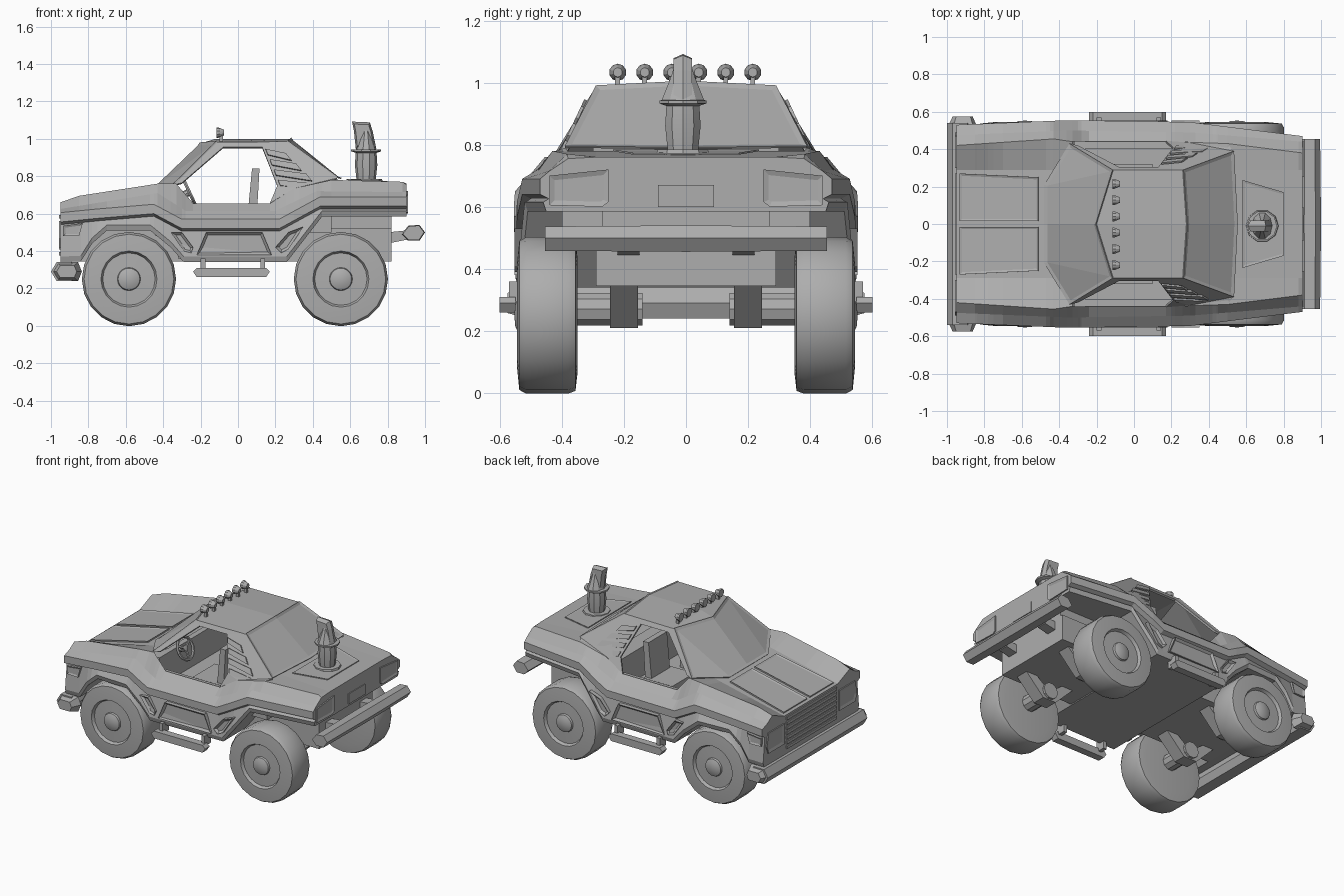
import bpy, bmesh, math
from mathutils import Matrix, Vector

cube = bpy.data.objects.get("Cube")
if cube:
    bpy.data.objects.remove(cube, do_unlink=True)

grey = bpy.data.materials.new("plain_grey")
grey.use_nodes = True
tone = (0.42, 0.42, 0.42, 1)
grey.diffuse_color = tone
grey.node_tree.nodes["Principled BSDF"].inputs["Base Color"].default_value = tone


def finish(name, bm, mirror=False, smooth=False):
    """Optionally mirror across the centre plane and turn into an object."""
    if mirror:
        geom = bm.verts[:] + bm.edges[:] + bm.faces[:]
        bmesh.ops.mirror(bm, geom=geom, axis='Y', merge_dist=0.001)
    bmesh.ops.recalc_face_normals(bm, faces=bm.faces[:])
    mesh = bpy.data.meshes.new(name)
    bm.to_mesh(mesh)
    bm.free()
    mesh.materials.append(grey)
    ob = bpy.data.objects.new(name, mesh)
    bpy.context.collection.objects.link(ob)
    if smooth:
        for other in bpy.context.selected_objects:
            other.select_set(False)
        ob.select_set(True)
        bpy.context.view_layer.objects.active = ob
        bpy.ops.object.shade_smooth_by_angle()
    return ob


def prism(name, outline, y0, y1, mirror=False, taper=0.0):
    """Side outline (x, z) extruded from y0 to y1; taper shrinks the y1 end."""
    bm = bmesh.new()
    n = len(outline)
    cx, cz = (sum(p[k] for p in outline) / n for k in (0, 1))
    a = [bm.verts.new((x, y0, z)) for x, z in outline]
    b = [bm.verts.new((x + (cx - x) * taper, y1, z + (cz - z) * taper)) for x, z in outline]
    bm.faces.new(a)
    bm.faces.new(b)
    for i in range(n):
        j = (i + 1) % n
        bm.faces.new((a[i], a[j], b[j], b[i]))
    return finish(name, bm, mirror)


def box(name, x, y, z, mirror=False):
    return prism(name, [(x[0], z[0]), (x[1], z[0]), (x[1], z[1]), (x[0], z[1])], *y, mirror)


def lathe(name, profile, matrix, segments=12, mirror=False):
    """Spin (radius, height) points about the local z axis."""
    bm = bmesh.new()
    vs = [bm.verts.new((r, 0, h)) for r, h in profile]
    es = [bm.edges.new(p) for p in zip(vs, vs[1:])]
    bmesh.ops.spin(bm, geom=vs + es, cent=(0, 0, 0), axis=(0, 0, 1),
                   angle=math.tau, steps=segments)
    bmesh.ops.remove_doubles(bm, verts=bm.verts[:], dist=0.0005)
    bm.transform(matrix)
    return finish(name, bm, mirror, True)


def plate(name, polys, out, thick=0.009, frame=0.0, sink=0.006, mirror=False):
    """Polygons thickened towards 'out', with an optional sunken centre."""
    bm = bmesh.new()
    out = Vector(out)
    for poly in polys:
        bm.faces.new([bm.verts.new(p) for p in poly])
    bmesh.ops.remove_doubles(bm, verts=bm.verts[:], dist=0.001)
    for f in bm.faces:
        f.normal_update()
        if f.normal.dot(out) < 0:
            f.normal_flip()
    res = bmesh.ops.extrude_face_region(bm, geom=bm.faces[:], use_keep_orig=True)
    top = [g for g in res["geom"] if isinstance(g, bmesh.types.BMFace)]
    moved = [g for g in res["geom"] if isinstance(g, bmesh.types.BMVert)]
    bmesh.ops.translate(bm, verts=moved, vec=out.normalized() * thick)
    if frame:
        bm.normal_update()
        bmesh.ops.inset_region(bm, faces=top, thickness=frame, use_even_offset=True)
        inner = {v for f in top for v in f.verts}
        bmesh.ops.translate(bm, verts=list(inner), vec=-out.normalized() * sink)
    return finish(name, bm, mirror)


def flip(poly):
    return [(x, -y, z) for x, y, z in poly]


def shift(curve, d):
    return [(x, v + d) for x, v in curve]


def at(points, x):
    """Piecewise linear value at x."""
    for (xa, va), (xb, vb) in zip(points, points[1:]):
        if x <= xb:
            return va + (vb - va) * max(0, x - xa) / (xb - xa)
    return points[-1][1]


# Body shell: rails running nose to tail, each a width curve and a height curve
arch = [(-.95, .34), (-.84, .345), (-.78, .44), (-.70, .51), (-.47, .51), (-.36, .42),
        (-.29, .34), (.26, .34), (.33, .43), (.45, .585), (.9, .585)]
crease = [(-.95, .555), (-.75, .575), (-.45, .60), (-.30, .52), (.22, .52), (.44, .64), (.9, .64)]
shoulder = [(-.95, .625), (-.43, .71), (-.28, .615), (.2, .615), (.42, .72), (.9, .715)]
belt = [(-.95, .66), (-.85, .695), (-.43, .76), (-.33, .76), (-.24, .655), (.17, .655),
        (.30, .735), (.5, .78), (.88, .77), (.9, .755)]
hood = [(-.95, .607), (-.43, .722), (.30, .75), (.5, .78), (.9, .76)]
sill_w = [(-.95, .51), (-.35, .54), (.3, .53), (.9, .45)]
flare_w = [(-.95, .53), (-.35, .555), (.3, .545), (.9, .47)]
rails = [([(0, 0)], arch), ([(0, .3)], arch), (sill_w, arch),
         (shift(sill_w, .01), shift(arch, .03)),        # wheel arch lip
         (shift(flare_w, -.028), shift(crease, -.014)),  # recess under the band
         (flare_w, crease), (flare_w, shift(crease, .05)),
         ([(-.95, .475), (-.35, .50), (.3, .49), (.9, .44)], shoulder),
         ([(-.95, .42), (-.43, .455), (-.33, .44), (.2, .44), (.5, .43), (.9, .38)], belt),
         ([(0, .29)], hood), ([(0, 0)], hood)]
stations = sorted({p[0] for c in (arch, crease, shoulder, belt) for p in c})
bm = bmesh.new()
grid = [[bm.verts.new((x, at(w, x), at(h, x))) for w, h in rails] for x in stations]
for i, x in enumerate(stations[:-1]):
    for j in range(len(rails) - 1):
        if j >= 8 and -.34 < x < .29:
            continue                        # cabin opening
        bm.faces.new((grid[i][j], grid[i + 1][j], grid[i + 1][j + 1], grid[i][j + 1]))
bm.faces.new(grid[0])
bm.faces.new(grid[-1])
finish("body_shell", bm, True)

# Cabin: roof, pillars, quarter panels
roof_f, roof_r = (-.11, .29, .982), (.26, .29, .985)
win_f, win_r = (-.08, .305, .955), (.13, .305, .955)
base, tail = (-.34, .43, .755), (.53, .39, .79)
side, low = (.21, .41, .75), (.30, .435, .735)
mid_f, mid_r = (-.20, 0, .975), (.28, 0, 1.0)
crown = (-.12, 0, 1.0)
frame_faces = [(mid_f, roof_f, crown), (crown, roof_f, roof_r, mid_r),
               (roof_f, win_f, win_r, roof_r), (roof_f, win_f, (-.30, .42, .765), base),
               (win_r, roof_r, tail, low, side), (side, low, (.17, .445, .655)),
               (low, tail, (.5, .43, .775))]
bm = bmesh.new()
for face in frame_faces:
    bm.faces.new([bm.verts.new(p) for p in face])
bmesh.ops.remove_doubles(bm, verts=bm.verts[:], dist=0.001)
cabin = finish("cabin_frame", bm, True)
solid = cabin.modifiers.new("thickness", 'SOLIDIFY')
solid.thickness = 0.014

# Windscreen and rear window
foot, foot_mid = (-.475, .21, .712), (-.475, 0, .712)
halves = [[mid_f, roof_f, foot, foot_mid], [roof_f, base, foot]]
plate("windscreen", halves + [flip(p) for p in halves], (-.66, 0, .75), .008, .018)
pane = [mid_r, roof_r, tail, (.55, 0, .785)]
plate("rear_window", [pane, flip(pane)], (.62, 0, .78), .008, .018)

# Louvres on the quarter panels
def slope(x, z):
    return (x, .451 - (z - .66) * .47, z)

for i in range(4):
    z, x0, x1 = .912 - .055 * i, .16 + .022 * i, .285 + .055 * i
    plate("louvre", [[slope(x0, z), slope(x1, z - .03), slope(x1 - .03, z + .008),
                      slope(x0 - .012, z + .03)]], (0, .9, .42), .01, mirror=True)

# Chassis and interior
box("chassis", (-.84, .82), (-.29, .29), (.345, .52))
box("tail_box", (.4, .82), (-.27, .27), (.38, .6))
box("dashboard", (-.44, -.31), (-.41, .41), (.48, .715))
box("rear_bulkhead", (.22, .5), (-.4, .4), (.5, .72))
box("door_lining", (-.32, .24), (.40, .44), (.36, .645), True)
box("seat_cushion", (-.12, .10), (.08, .32), (.5, .6), True)
prism("seat_back", [(.05, .58), (.10, .58), (.115, .84), (.075, .84)], .1, .3, True)
ring = [(.075 + .01 * math.cos(a), .01 * math.sin(a))
        for a in (k * math.tau / 6 for k in range(7))]
tilt = Matrix.Translation((-.26, -.2, .715)) @ Matrix.Rotation(math.radians(65), 4, 'Y')
lathe("steering_wheel", ring, tilt, 14)
lathe("steering_column", [(0, -.08), (.015, -.08), (.02, .005), (0, .01)], tilt, 8)
for k in range(3):
    spoke = box("steering_spoke", (0, .075), (-.007, .007), (-.005, .005))
    spoke.matrix_world = tilt @ Matrix.Rotation(k * math.tau / 3, 4, 'Z')

# Wheels, axles and V-shaped suspension arms
outward = Matrix.Rotation(-math.pi / 2, 4, 'X')
tyre = [(0, 0), (.19, 0), (.243, .006), (.252, .03), (.252, .165), (.24, .187), (.16, .195),
        (.15, .195), (.14, .175), (.062, .178), (.058, .19), (.035, .2), (0, .203)]
for end, cx in (("front", -.583), ("rear", .55)):
    lathe(end + "_wheels", tyre, Matrix.Translation((cx, .35, .25)) @ outward, 20, True)
    lathe(end + "_axle", [(0, 0), (.055, 0), (.055, .22), (0, .22)],
          Matrix.Translation((cx, .14, .27)) @ outward, 10, True)
    prism(end + "_arm", [(cx - .2, .36), (cx - .05, .21), (cx + .05, .21), (cx + .2, .36),
                         (cx + .12, .36), (cx, .27), (cx - .12, .36)], .155, .245, True)

# Bumpers
section = [(-1, .29), (-.97, .34), (-.89, .34), (-.87, .29), (-.89, .24), (-.97, .24)]
prism("front_bumper", section, -.54, .54)
prism("front_bumper_end", [(x if x < -.9 else x + .035, z) for x, z in section],
      .51, .575, True, .35)
section = [(.875, .49), (.91, .535), (.97, .54), (1.0, .50), (.97, .455), (.91, .455)]
prism("rear_bumper", section, 0, .455, True, .08)
prism("rear_bumper_arm", [(.8, .44), (.9, .46), (.9, .51), (.8, .5)], .15, .22, True)

# Side steps
prism("side_step", [(-.24, .29), (-.22, .31), (.15, .31), (.17, .29), (.15, .26), (-.22, .26)],
      .55, .60, True)
for x in (-.2, .12):
    box("step_bracket", (x, x + .025), (.5, .57), (.29, .36), True)

# Raised side panels
panels = {"door_panel": [(-.22, .38), (-.17, .5), (.13, .5), (.18, .38)],
          "front_sill_panel": [(-.36, .5), (-.29, .40), (-.25, .39), (-.24, .42), (-.3, .5)],
          "rear_sill_panel": [(.2, .42), (.23, .39), (.27, .41), (.35, .53), (.27, .5)]}
for name, pts in panels.items():
    plate(name, [[(x, .525, z) for x, z in pts]], (0, 1, 0), .028, .014, .014, True)
plate("corner_lamp", [[(-.935, .503, .48), (-.935, .503, .535), (-.83, .508, .55),
                       (-.85, .508, .48)]], (0, 1, 0), .018, .012, mirror=True)

# Hood panels and deck hatch
plate("hood_panel", [[(-.93, .015, .612), (-.51, .015, .705), (-.51, .25, .705),
                      (-.93, .27, .612)]], (-.215, 0, .97), .009, .012, .005, True)
plate("deck_hatch", [[(.58, -.235, .779), (.80, -.17, .768), (.80, .17, .768),
                      (.58, .235, .779)]], (.05, 0, 1), .006, .012, .003)

# Nose: grille bars and headlamps; tail: lamps and number panel
def end_plate(name, x, pts, frame, mirror=True):
    plate(name, [[(x, y, z) for y, z in pts]], (x, 0, 0), .008, frame, .006, mirror)

for i in range(7):
    z = .375 + .033 * i
    box("grille_bar", (-.958, -.945), (-.27, .27), (z, z + .02))
end_plate("headlamp", -.95, [(.3, .42), (.47, .42), (.49, .47), (.47, .56), (.3, .56)], .02)
end_plate("tail_lamp", .9, [(.25, .615), (.27, .60), (.44, .605), (.44, .70), (.25, .72)], .016)
end_plate("number_panel", .897, [(-.09, .60), (.09, .60), (.09, .67), (-.09, .67)], 0, False)

# Roof lamps
for i in range(6):
    y = -.22 + .087 * i
    lathe("roof_lamp", [(0, -.01), (.015, -.01), (.028, .02), (.028, .03), (.02, .03), (0, .025)],
          Matrix.Translation((-.085, y, 1.033)) @ Matrix.Rotation(-math.pi / 2, 4, 'Y'), 10)
    box("roof_lamp_post", (-.1, -.08), (y - .008, y + .008), (.98, 1.02))

# Deck turret: barrel with flange, flattened cone and forward-leaning nozzle
spot = Matrix.Translation((.685, -.01, 0))
lathe("turret_barrel", [(0, .765), (.09, .765), (.085, .785), (.052, .785), (.06, .86),
                        (.056, .925), (.08, .933), (.08, .943), (0, .945)], spot, 10)
lathe("turret_cone", [(.072, .943), (.04, 1.02), (.03, 1.05), (0, 1.05)],
      spot @ Matrix.Diagonal((.75, 1, 1, 1)), 10)
nozzle = [(.63, .945), (.74, .945), (.72, 1.04), (.705, 1.088), (.61, 1.092), (.62, 1.04)]
for y in (.02, -.04):
    prism("turret_nozzle", nozzle, -.01, y, taper=.2)
